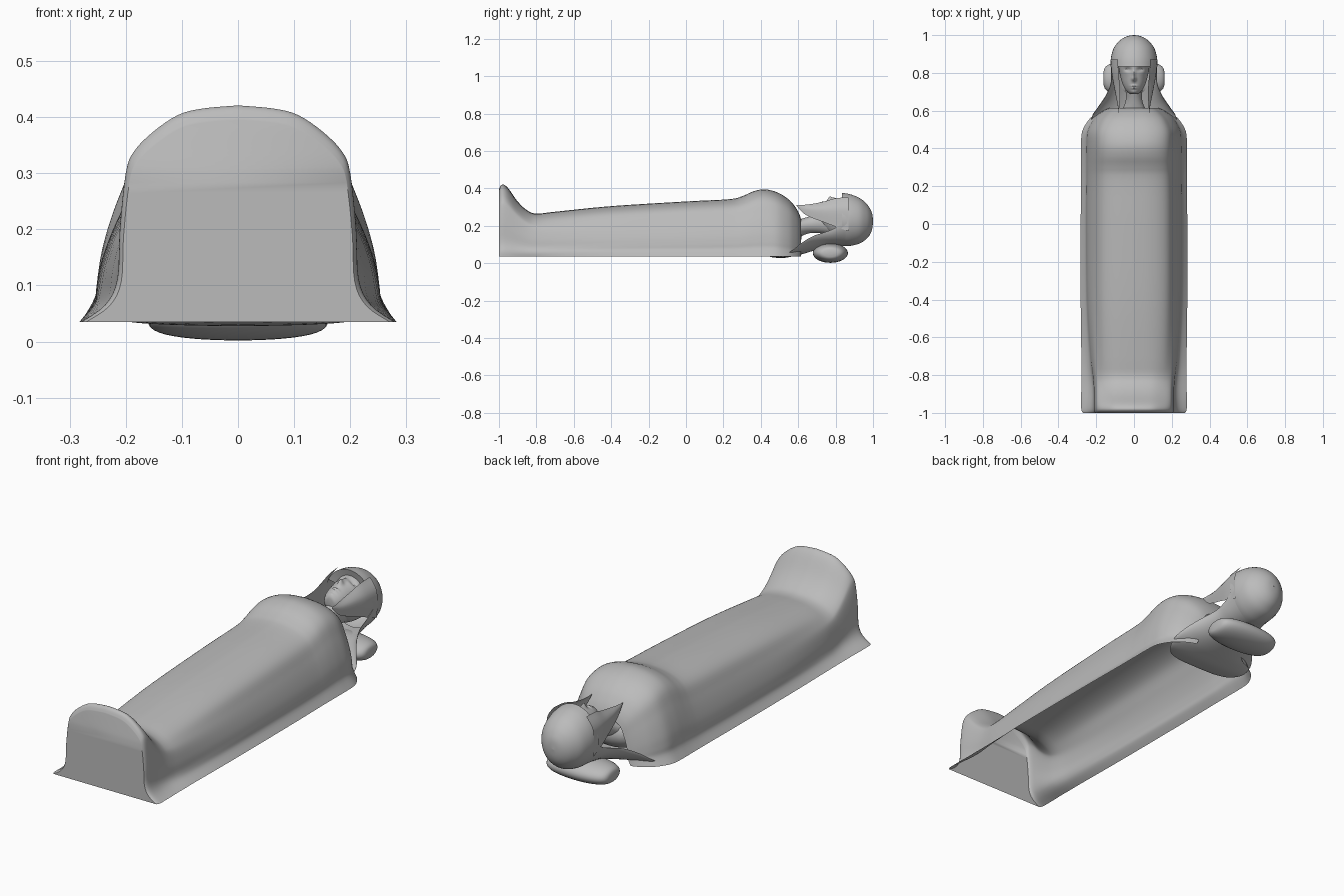
import bpy, bmesh, math

cube = bpy.data.objects.get("Cube")
if cube:
    bpy.data.objects.remove(cube)

grey = bpy.data.materials.new("plain grey")
grey.use_nodes = True
colour = (0.5, 0.5, 0.5, 1)
grey.diffuse_color = colour
grey.node_tree.nodes["Principled BSDF"].inputs["Base Color"].default_value = colour


def spline(pts, steps):
    """Smooth curve through tuples of any length."""
    out = []
    for i in range(len(pts) - 1):
        a, b, c, d = (pts[max(i - 1, 0)], pts[i], pts[i + 1], pts[min(i + 2, len(pts) - 1)])
        for s in range(steps):
            t = s / steps
            out.append(tuple(q + 0.5 * t * (r - p + t * (2 * p - 5 * q + 4 * r - e
                       + t * (3 * (q - r) + e - p)))
                       for p, q, r, e in zip(a, b, c, d)))
    return out + [tuple(pts[-1])]


def finish(name, bm, angle=50):
    bmesh.ops.remove_doubles(bm, verts=bm.verts, dist=0.0002)
    bmesh.ops.recalc_face_normals(bm, faces=bm.faces)
    mesh = bpy.data.meshes.new(name)
    bm.to_mesh(mesh)
    bm.free()
    mesh.materials.append(grey)
    ob = bpy.data.objects.new(name, mesh)
    bpy.context.collection.objects.link(ob)
    bpy.ops.object.select_all(action='DESELECT')
    ob.select_set(True)
    bpy.context.view_layer.objects.active = ob
    bpy.ops.object.shade_smooth_by_angle(angle=math.radians(angle))
    return ob


def loft(name, rings, closed=False, caps=False, wall=False):
    bm = bmesh.new()
    rows = [[bm.verts.new(p) for p in ring] for ring in rings]
    n = len(rows[0])
    for a, b in zip(rows, rows[1:]):
        for i in range(n if closed else n - 1):
            j = (i + 1) % n
            bm.faces.new((a[i], a[j], b[j], b[i]))
    if caps:
        bm.faces.new(rows[0])
        bm.faces.new(rows[-1])
    if wall:  # close the first ring from side to side
        r = rows[0]
        for i in range(n // 2 - 1):
            bm.faces.new((r[i], r[i + 1], r[n - 2 - i], r[n - 1 - i]))
        m = n // 2
        bm.faces.new((r[m - 1], r[m], r[m + 1]))
    return finish(name, bm)


def oval(y, w, lo, hi, n=40, start=0.0, sweep=math.tau, power=1.0):
    """Points round an oval across x and z at depth y."""
    pts = []
    for i in range(n):
        a = start + sweep * i / (n if sweep == math.tau else n - 1)
        c, s = math.cos(a), math.sin(a)
        c, s = (math.copysign(abs(v) ** power, v) for v in (c, s))
        pts.append((w * c, y, (lo + hi) / 2 + (hi - lo) / 2 * s))
    return pts


def ellipsoid(name, centre, size):
    bm = bmesh.new()
    bmesh.ops.create_uvsphere(bm, u_segments=24, v_segments=14, radius=1)
    for v in bm.verts:
        v.co = [c + s * k for c, s, k in zip(centre, size, v.co)]
    return finish(name, bm)


# Blanket: arched sections, squarer at the feet, drawn in round the neck
HEM = 0.035
body = spline([(0, 1), (.3, .98), (.55, .92), (.72, .82), (.83, .65), (.91, .5),
               (.97, .35), (1, .22), (1.02, .12), (1.12, 0)], 4)
foot = spline([(0, 1), (.3, .985), (.5, .955), (.7, .88), (.86, .79), (.93, .69),
               (.98, .43), (1, .2), (1.1, .08), (1.3, 0)], 4)
# depth, top height, half width, share of the foot shape
stations = [(-1, .395, .208, 1), (-.99, .415, .213, 1), (-.975, .42, .215, 1),
            (-.95, .4, .215, 1), (-.9, .33, .215, 1), (-.85, .283, .217, .9),
            (-.8, .265, .222, .75), (-.7, .275, .232, .45), (-.4, .305, .248, .1),
            (0, .33, .252, 0), (.23, .342, .25, 0), (.3, .358, .25, 0),
            (.36, .384, .25, 0), (.42, .395, .25, 0), (.49, .378, .245, 0),
            (.55, .34, .215, 0), (.585, .3, .18, 0), (.605, .265, .15, 0),
            (.615, .235, .125, 0)]
rings = []
for y, top, w, f in spline(stations, 4):
    half = [(w * (bx + f * (fx - bx)), y, HEM + (top - HEM) * (bz + f * (fz - bz)))
            for (bx, bz), (fx, fz) in zip(body, foot)]
    rings.append([(-x, d, z) for x, d, z in reversed(half[1:])] + half)
loft("blanket", rings, wall=True)

# Shoulders and neck showing through the neckline
ellipsoid("shoulders", (0, .52, .15), (.15, .1, .085))
loft("neck", [oval(*s, n=28) for s in spline(
    [(.56, .1, .1, .22), (.61, .06, .14, .235), (.66, .043, .16, .25),
     (.72, .045, .16, .27), (.78, .05, .15, .27)], 4)], closed=True, caps=True)


# Face: oval sections with nose, lips and eye sockets raised or sunk
def features(x, y):
    def bump(cx, cy, rx, ry, h):
        return h * math.exp(-((abs(x) - cx) / rx) ** 2 - ((y - cy) / ry) ** 2)
    return (bump(0, .768, .011, .012, .02) + bump(0, .79, .008, .022, .012)
            + bump(0, .731, .018, .005, .007) + bump(0, .719, .015, .005, .007)
            + bump(0, .697, .02, .01, .006) + bump(.033, .818, .018, .01, -.012))


face = []
for s in spline([(.688, .008, .262, .285), (.692, .026, .245, .3), (.71, .044, .215, .316),
                 (.74, .06, .18, .327), (.78, .072, .15, .335), (.82, .08, .14, .343),
                 (.87, .085, .14, .345), (.92, .07, .16, .32)], 8):
    face.append([(x, y, z + (features(x, y) if z > .25 else 0))
                 for x, y, z in oval(*s, n=80)])
loft("face", face, closed=True, caps=True)
for side, label in ((1, "left"), (-1, "right")):
    ellipsoid(label + "_eye", (side * .034, .817, .312), (.016, .008, .009))

# Hair cap with a straight fringe
loft("hair_cap", [oval(*s, n=56) for s in spline(
    [(1, .002, .222, .224), (.996, .03, .185, .262), (.985, .056, .155, .29),
     (.965, .082, .13, .318), (.93, .108, .106, .347), (.88, .122, .093, .368),
     (.835, .125, .092, .376)], 5)], closed=True)
loft("fringe_underside", [oval(.835, .125, .092, .376, 40, 0.5, math.pi - 1),
                          oval(.845, .078, .15, .335, 40, 0.5, math.pi - 1)])

# Back hair spreading under the shoulders as a shallow trough
back = []
for y, w, low, edge, thick in spline(
        [(.86, .124, .092, .235, .004), (.8, .121, .092, .19, .004),
         (.74, .125, .085, .165, .006), (.68, .15, .066, .145, .008),
         (.62, .19, .048, .11, .01), (.57, .222, .036, .07, .012),
         (.52, .215, .028, .042, .012), (.47, .17, .03, .036, .006),
         (.45, .1, .034, .036, .002)], 5):
    trough = oval(y, w, low, 2 * edge - low, 29, math.pi, math.pi)
    lining = oval(y, w - .002, low + thick, 2 * edge - low - thick, 29, math.pi, math.pi)
    back.append(trough + lining[::-1])
loft("back_hair", back, closed=True, caps=True)

# Pointed side locks beside the face
for side, label in ((1, "left"), (-1, "right")):
    locks = []
    for y, xi, top, xo, mid, low in spline(
            [(.87, .085, .352, .122, .29, .17), (.8, .082, .347, .116, .29, .195),
             (.74, .076, .33, .106, .29, .218), (.68, .074, .318, .095, .29, .24),
             (.63, .077, .312, .086, .295, .265), (.59, .08, .311, .081, .31, .308)], 5):
        strip = spline([(xi, top), (xo, mid), (xo, low)], 6)
        locks.append([(side * x, y, z) for x, z in strip])
    loft(label + "_side_lock", locks)

# Pillow: a soft bolster under the head
pillow = []
for i in range(25):
    a = math.pi * i / 24
    x, r = -.162 * math.cos(a), max(math.sin(a), .004) ** .45
    pillow.append([(x, .772 + .094 * r * math.cos(t), .054 + .052 * r * math.sin(t))
                   for t in (math.tau * k / 32 for k in range(32))])
loft("pillow", pillow, closed=True, caps=True)
